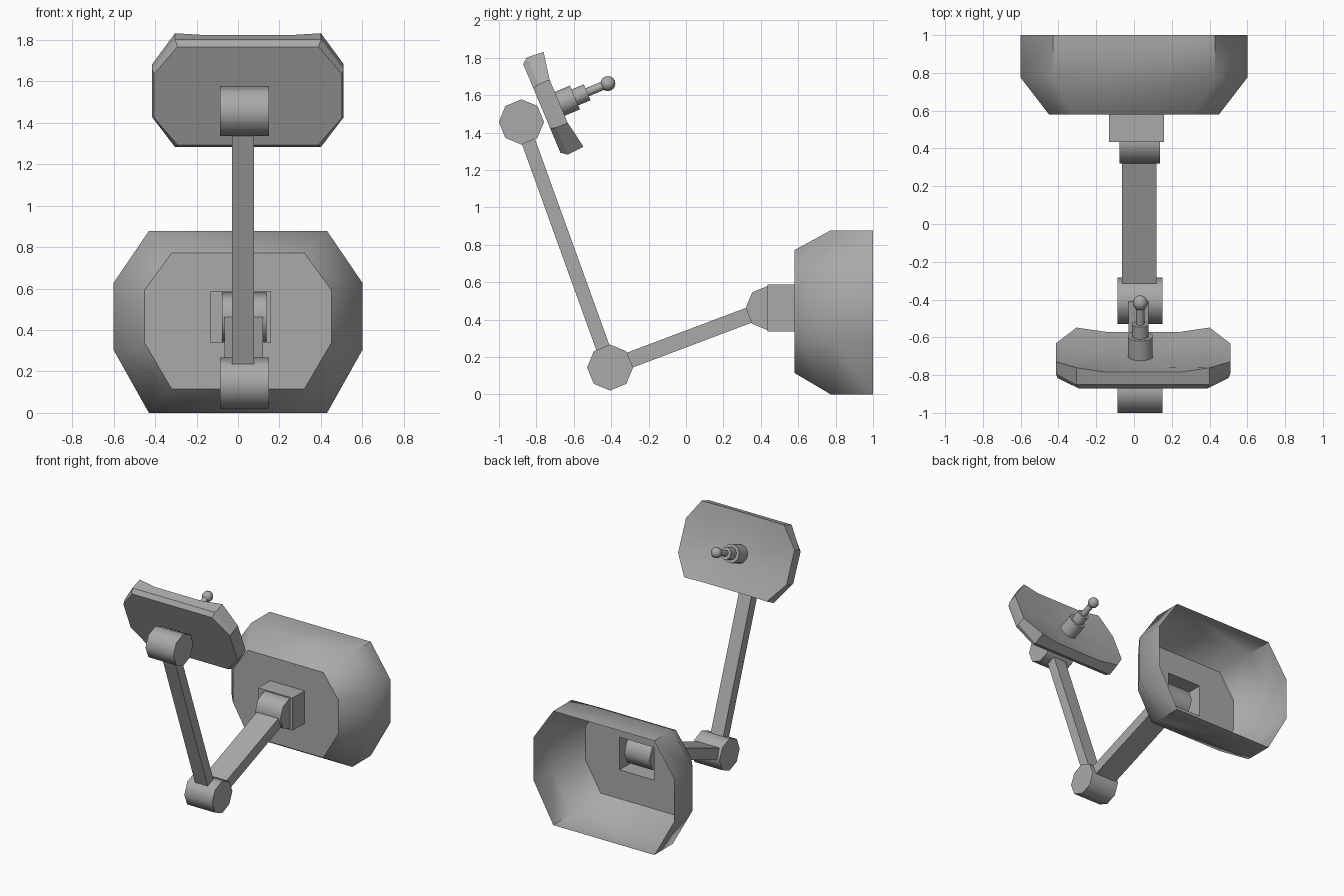
import bpy, bmesh, math
from mathutils import Matrix, Vector

if "Cube" in bpy.data.objects:
    bpy.data.objects.remove(bpy.data.objects["Cube"], do_unlink=True)

GREY = (0.4, 0.4, 0.4, 1.0)
mat = bpy.data.materials.new("plain grey")
mat.use_nodes = True
mat.diffuse_color = GREY
mat.node_tree.nodes["Principled BSDF"].inputs["Base Color"].default_value = GREY


def finish(name, bm, angle=50, matrix=None, fix_normals=True):
    """Turn a bmesh into a smooth-by-angle object."""
    if matrix:
        bm.transform(matrix)
    if fix_normals:
        bmesh.ops.recalc_face_normals(bm, faces=bm.faces[:])
    for f in bm.faces:
        f.smooth = True
    me = bpy.data.meshes.new(name)
    bm.to_mesh(me)
    bm.free()
    me.set_sharp_from_angle(angle=math.radians(angle))
    me.materials.append(mat)
    ob = bpy.data.objects.new(name, me)
    bpy.context.scene.collection.objects.link(ob)
    return ob


def loft(bm, rings):
    """Skin quads between successive closed loops of points."""
    loops = [[bm.verts.new(p) for p in r] for r in rings]
    for a, b in zip(loops, loops[1:]):
        n = len(a)
        for i in range(n):
            j = (i + 1) % n
            bm.faces.new((a[i], a[j], b[j], b[i]))
    return loops


def drum(name, x0, x1, y, z, r):
    """Eight-sided hinge drum lying along x."""
    bm = bmesh.new()
    bmesh.ops.create_cone(bm, cap_ends=True, segments=8, radius1=r, radius2=r, depth=x1 - x0)
    finish(name, bm, matrix=Matrix.Translation(((x0 + x1) / 2, y, z)) @ Matrix.Rotation(math.pi / 2, 4, 'Y'))


def bar(name, x0, x1, start, end, thick):
    """Rectangular bar between two (y, z) points."""
    a, b = Vector((0, *start)), Vector((0, *end))
    d = b - a
    bm = bmesh.new()
    bmesh.ops.create_cube(bm, size=1)
    size = Matrix.Diagonal((x1 - x0, d.length, thick, 1))
    turn = Matrix.Rotation(math.atan2(d.z, d.y), 4, 'X')
    mid = (a + b) / 2
    finish(name, bm, matrix=Matrix.Translation(((x0 + x1) / 2, mid.y, mid.z)) @ turn @ size)


# Wall housing: open-backed shell with a socket pushed out of its front face
def octagon(y, hw, ax, z0, z1, z2, z3):
    return [(-ax, y, z0), (ax, y, z0), (hw, y, z1), (hw, y, z2),
            (ax, y, z3), (-ax, y, z3), (-hw, y, z2), (-hw, y, z1)]


def rect(y):
    return [(-0.133, y, 0.337), (0.16, y, 0.337), (0.16, y, 0.588), (-0.133, y, 0.588)]


bm = bmesh.new()
wide = (0.6, 0.43, 0.0, 0.303, 0.628, 0.878)
shell = loft(bm, [octagon(1.0, *wide), octagon(0.775, *wide),
                  octagon(0.58, 0.45, 0.32, 0.115, 0.337, 0.594, 0.772)])
socket = loft(bm, [rect(0.58), rect(0.435)])
bm.faces.new(socket[1])
rims = []
for loop in (shell[2], socket[0]):
    rims += [bm.edges.get((v, loop[(i + 1) % len(loop)])) for i, v in enumerate(loop)]
bmesh.ops.triangle_fill(bm, edges=rims, use_beauty=True, normal=(0, -1, 0))
finish("wall_housing", bm)

# Hinges and arms
ELBOW, TOP, BASE = (-0.406, 0.144), (-0.88, 1.457), (0.438, 0.462)
drum("housing_hinge", -0.078, 0.137, *BASE, 0.119)
drum("elbow_hinge", -0.087, 0.15, *ELBOW, 0.123)
drum("head_hinge", -0.087, 0.15, *TOP, 0.121)
bar("lower_arm", -0.064, 0.12, ELBOW, BASE, 0.085)
bar("upper_arm", -0.03, 0.077, ELBOW, TOP, 0.075)

# Head frame: local x across, local y up the panel, local z out of its hollow side
t = math.radians(22.8)
c, s = math.cos(t), math.sin(t)
HEAD = Matrix(((1, 0, 0, 0), (0, -s, c, 0), (0, c, s, 0), (0, 0, 0, 1)))


def ring(hw, hh, ax, ay, mid, corner, side, flat):
    """Chamfered outline whose corners can rise above its edges."""
    half = [(hw, -ay, side), (hw, ay, side), (ax, hh, corner),
            (mid, hh, flat), (-mid, hh, flat), (-ax, hh, corner)]
    return half + [(-x, -y, z) for x, y, z in half]


# Dish panel: flat front, bevelled rim, hollow back
bm = bmesh.new()
rings = [ring(0.453, 0.257, 0.34, 0.115, 0.2, -0.118, -0.118, -0.118),
         ring(0.462, 0.282, 0.352, 0.125, 0.2, -0.086, -0.086, -0.086),
         ring(0.462, 0.275, 0.352, 0.125, 0.2, 0.008, -0.02, -0.016),
         ring(0.25, 0.15, 0.19, 0.07, 0.11, -0.035, -0.04, -0.04)]
loops = loft(bm, rings)
bm.faces.new(loops[0])
centre = bm.verts.new((0, 0, -0.048))
for i, v in enumerate(loops[-1]):
    bm.faces.new((v, loops[-1][(i + 1) % 12], centre))
finish("dish_panel", bm, 30, HEAD @ Matrix.Translation((0.048, 1.709, 0)))

# Feed: stepped stem ending in a ball
STEM = HEAD @ Matrix.Translation((0.033, 1.694, 0))
for name, r, z0, z1 in (("feed_base", 0.069, -0.06, 0.068),
                        ("feed_collar", 0.046, 0.06, 0.139),
                        ("feed_rod", 0.023, 0.13, 0.25)):
    bm = bmesh.new()
    bmesh.ops.create_cone(bm, cap_ends=True, segments=10, radius1=r, radius2=r, depth=z1 - z0)
    finish(name, bm, matrix=STEM @ Matrix.Translation((0, 0, (z0 + z1) / 2)))
bm = bmesh.new()
bmesh.ops.create_uvsphere(bm, u_segments=12, v_segments=8, radius=0.04)
finish("feed_ball", bm, matrix=STEM @ Matrix.Translation((0, 0, 0.259)))
